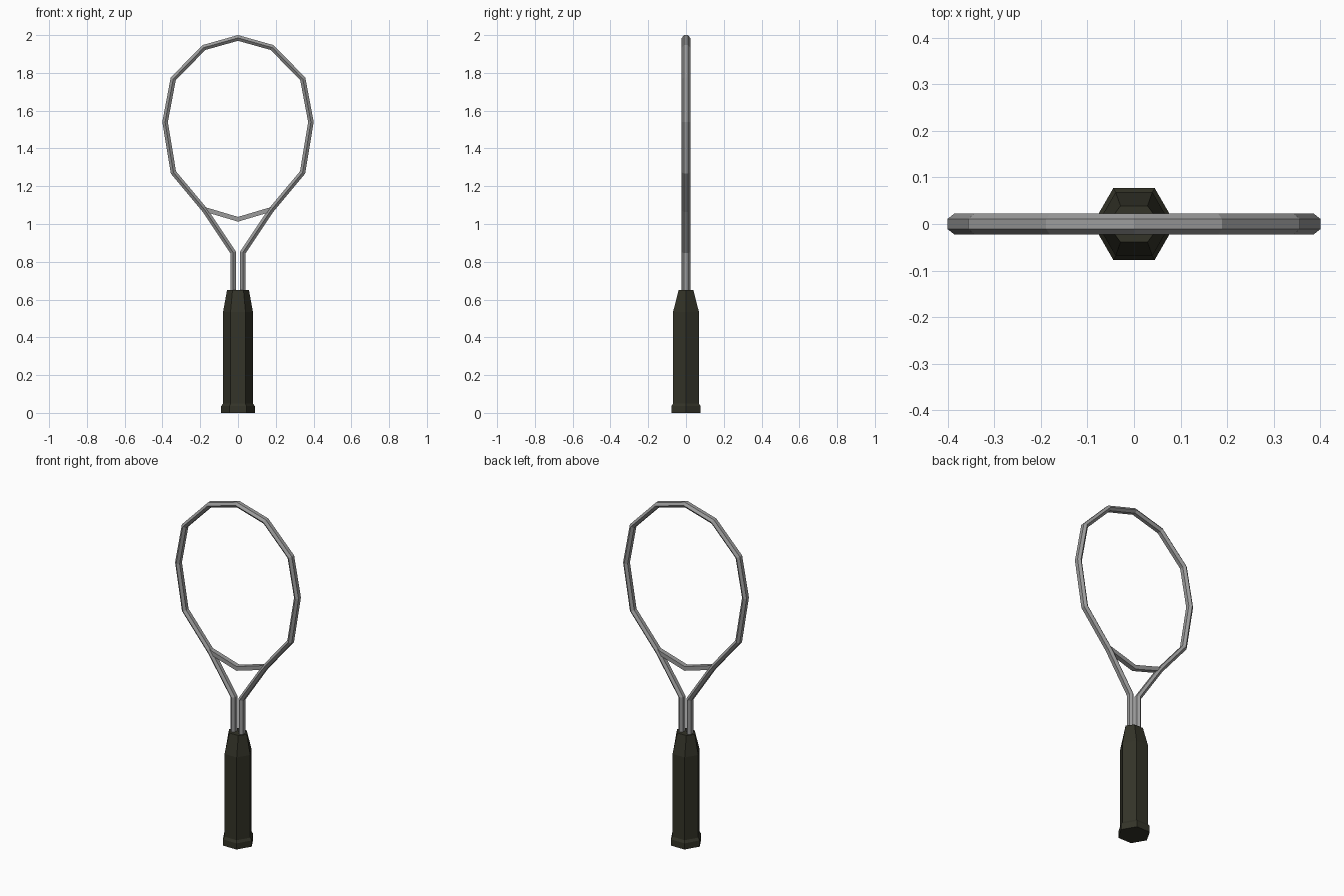
import bpy, bmesh, math
from mathutils import Vector

if "Cube" in bpy.data.objects:
    bpy.data.objects.remove(bpy.data.objects["Cube"])


def material(name, rgb):
    m = bpy.data.materials.new(name)
    m.diffuse_color = (*rgb, 1)
    m.use_nodes = True
    m.node_tree.nodes["Principled BSDF"].inputs["Base Color"].default_value = m.diffuse_color
    return m


GREY = material("frame grey", (0.33, 0.33, 0.33))
DARK = material("grip dark olive", (0.033, 0.033, 0.021))


def loft(name, rings, mat):
    """Skin a list of equal-length vertex rings and cap both ends."""
    bm = bmesh.new()
    loops = [[bm.verts.new(p) for p in ring] for ring in rings]
    n = len(rings[0])
    for a, b in zip(loops, loops[1:]):
        for i in range(n):
            j = (i + 1) % n
            bm.faces.new((a[i], a[j], b[j], b[i]))
    bm.faces.new(loops[0])
    bm.faces.new(loops[-1])
    bmesh.ops.recalc_face_normals(bm, faces=bm.faces)
    me = bpy.data.meshes.new(name)
    bm.to_mesh(me)
    bm.free()
    me.materials.append(mat)
    ob = bpy.data.objects.new(name, me)
    bpy.context.collection.objects.link(ob)
    return ob


def sweep(name, path, section, mat):
    """Sweep a (sideways, depth) section along an x-z path with mitred corners."""
    pts = [Vector(p) for p in path]
    rings = []
    for i, p in enumerate(pts):
        d1 = (p - pts[i - 1]).normalized() if i else None
        d2 = (pts[i + 1] - p).normalized() if i < len(pts) - 1 else None
        d1, d2 = d1 or d2, d2 or d1
        t = (d1 + d2).normalized()
        side = Vector((t.y, -t.x)) / t.dot(d1)
        rings.append([(p.x + side.x * u, v, p.y + side.y * u) for u, v in section])
    return loft(name, rings, mat)


def mirrored(half):
    """Complete a path that ends on the centre line."""
    return half + [(-x, z) for x, z in reversed(half[:-1])]


# Head frame and twin shafts: one hexagonal tube
hexagon = [(0.0145, -0.011), (0.0145, 0.011), (0, 0.0225),
           (-0.0145, 0.011), (-0.0145, -0.011), (0, -0.0225)]
sweep("head_frame", mirrored([
    (0.026, 0.60), (0.026, 0.85), (0.175, 1.073), (0.342, 1.273), (0.386, 1.54),
    (0.343, 1.768), (0.181, 1.934), (0, 1.985)]), hexagon, GREY)

# Throat bridge
bar = [(0.012, -0.014), (0.012, 0.014), (-0.012, 0.014), (-0.012, -0.014)]
sweep("throat_bridge", mirrored([(0.178, 1.078), (0, 1.025)]), bar, GREY)

# Six-sided handle with butt cap and tapered top: (height, x radius, y radius)
levels = [(0, 0.089, 0.089), (0.036, 0.089, 0.089), (0.05, 0.079, 0.079),
          (0.535, 0.079, 0.079), (0.65, 0.058, 0.045)]
loft("handle", [[(rx * math.cos(k * math.pi / 3), ry * math.sin(k * math.pi / 3), z)
                 for k in range(6)] for z, rx, ry in levels], DARK)
